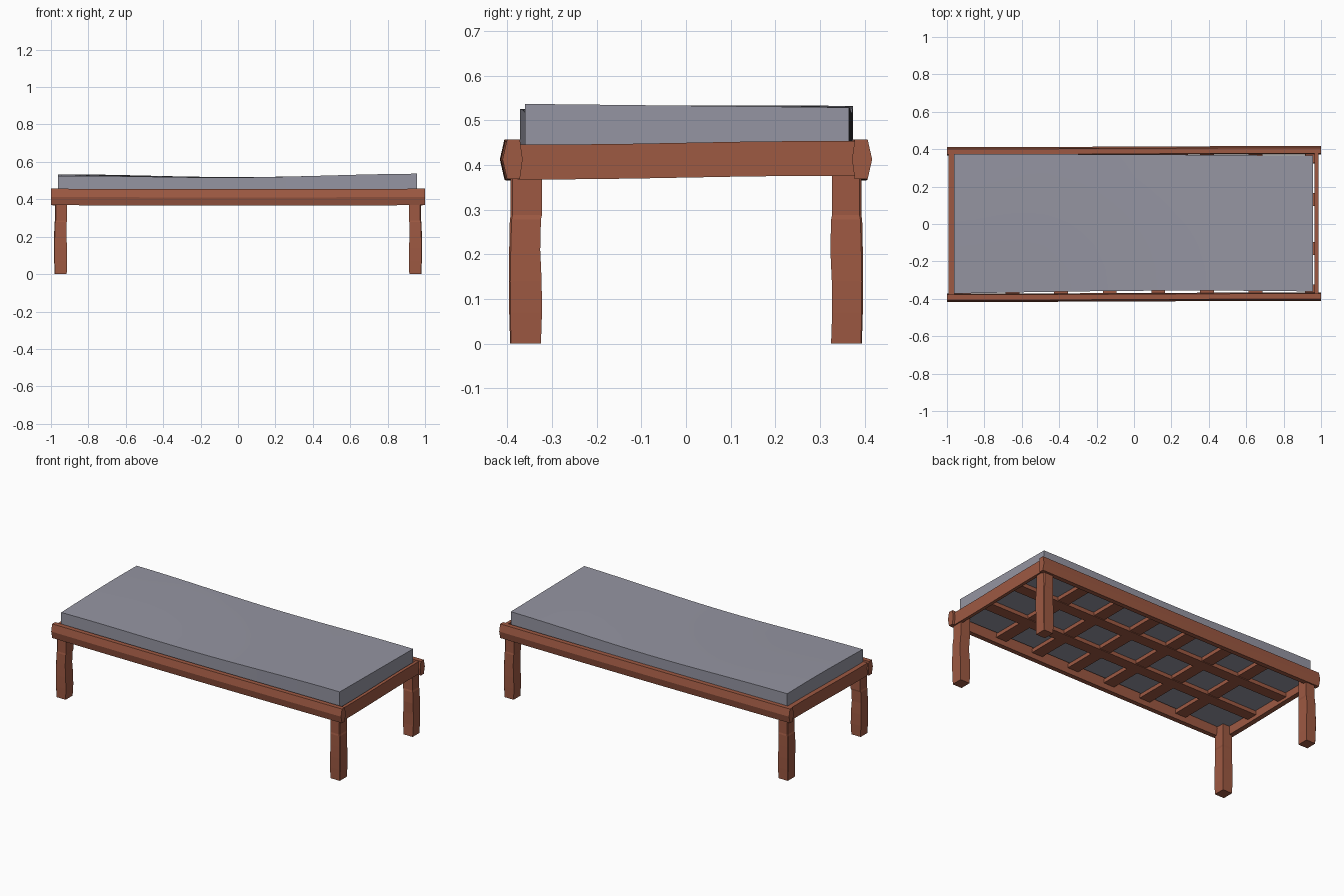
import bpy, bmesh, math

if "Cube" in bpy.data.objects:
    bpy.data.objects.remove(bpy.data.objects["Cube"])

def material(name, rgb):
    m = bpy.data.materials.new(name)
    m.diffuse_color = (*rgb, 1)
    m.use_nodes = True
    m.node_tree.nodes["Principled BSDF"].inputs["Base Color"].default_value = m.diffuse_color
    return m

WOOD = material("reddish wood", (0.34, 0.10, 0.055))
CLOTH = material("grey blue cloth", (0.30, 0.30, 0.36))

def finish(name, bm, mat):
    bmesh.ops.recalc_face_normals(bm, faces=bm.faces)
    me = bpy.data.meshes.new(name)
    bm.to_mesh(me)
    bm.free()
    me.materials.append(mat)
    ob = bpy.data.objects.new(name, me)
    bpy.context.collection.objects.link(ob)
    return ob

def loft(name, rings, mat):
    """Skin a list of equal-length point rings and cap both ends."""
    bm = bmesh.new()
    vs = [[bm.verts.new(p) for p in r] for r in rings]
    n = len(vs[0])
    for a, b in zip(vs, vs[1:]):
        for i in range(n):
            j = (i + 1) % n
            bm.faces.new((a[i], a[j], b[j], b[i]))
    bm.faces.new(vs[0])
    bm.faces.new(vs[-1])
    return finish(name, bm, mat)

# legs: hand-hewn posts with a small step near the top
for sx, xn in ((-1, "left"), (1, "right")):
    for sy, yn in ((-1, "front"), (1, "back")):
        rings = []
        for z, inn, out in ((0, 0, 0), (.07, .003, .003), (.14, .002, .004), (.21, -.002, .003),
                            (.278, 0, .001), (.288, .003, -.002), (.42, .002, -.001)):
            x0, x1 = .916 - inn, .980 + out
            y0, y1 = .325 + (inn if sy > 0 else -inn) * .8, .394 + out * .7
            c = .007 * (.3 + z)  # chipped outer corner
            pts = [(x0, y0), (x1, y0), (x1, y1 - c), (x1 - c, y1), (x0, y1)]
            rings.append([(sx * x, sy * y, z) for x, y in pts])
        loft(f"{yn}_{xn}_leg", rings, WOOD)

# long side rails: six-sided section, slightly uneven along the length
for sy, yn in ((-1, "front"), (1, "back")):
    prof = [(.375, .456), (.404, .456), (.414, .412), (.404, .368), (.375, .368), (.369, .412)]
    rings = []
    for i in range(9):
        x = -1 + i * .25
        dy = -.003 * sy * sy * math.sin(x * 1.5) * (1 if sy < 0 else -1)
        dz = -.002 * math.cos(x * 2)
        rings.append([(x, sy * (y + dy), z + dz) for y, z in prof])
    loft(f"{yn}_side_rail", rings, WOOD)

# end rails: plain boards that rise gently towards the back
for sx, xn in ((-1, "left"), (1, "right")):
    rings = []
    for i in range(7):
        y = -.378 + i * .126
        dz = .004 * math.sin(y * 5)
        a, b = (.966, .986) if sx > 0 else (.961, .992)
        rings.append([(sx * x, y, z + dz) for x, z in ((a, .372), (b, .372), (b, .450), (a, .450))])
    loft(f"{xn}_end_rail", rings, WOOD)

# slats under the mattress
def box(name, x0, x1, y0, y1, z0, z1, mat):
    loft(name, [[(x0, y0, z), (x1, y0, z), (x1, y1, z), (x0, y1, z)] for z in (z0, z1)], mat)

for i in range(6):
    x = -.65 + i * .26
    box(f"cross_slat_{i + 1}", x - .037, x + .037, -.375, .375, .397, .420, WOOD)
for y, n in ((-.13, "front"), (.13, "back")):
    box(f"{n}_long_slat", -.97, .97, y - .035, y + .035, .393, .417, WOOD)

# mattress: subdivided slab with a sagging top and wavy sides
NX, NY = 16, 6
bm = bmesh.new()

def point(i, j, top):
    u, v = i / NX, j / NY
    s = math.sin(math.pi * u)
    yf = -.372 + .016 * math.sin(math.pi * min(1, u * .75))
    yb = .374 - .009 * u * u
    x = -.962 + 1.918 * u
    y = yf + (yb - yf) * v
    if not top:
        return (x, y, .421)
    z0 = (1 - u) * (.525 + .009 * math.sin(math.pi * v * .7)) + u * (.537 - .008 * v)
    return (x, y, z0 - .014 * s ** 2)

grid = {(i, j, t): bm.verts.new(point(i, j, t))
        for t in (0, 1) for i in range(NX + 1) for j in range(NY + 1)}
for t in (0, 1):
    for i in range(NX):
        for j in range(NY):
            bm.faces.new([grid[k] for k in ((i, j, t), (i + 1, j, t), (i + 1, j + 1, t), (i, j + 1, t))])
for i in range(NX):
    for j in (0, NY):
        bm.faces.new([grid[k] for k in ((i, j, 0), (i + 1, j, 0), (i + 1, j, 1), (i, j, 1))])
for j in range(NY):
    for i in (0, NX):
        bm.faces.new([grid[k] for k in ((i, j, 0), (i, j + 1, 0), (i, j + 1, 1), (i, j, 1))])
mattress = finish("mattress", bm, CLOTH)
bpy.context.view_layer.objects.active = mattress
mattress.select_set(True)
bpy.ops.object.shade_smooth_by_angle(angle=math.radians(30))
